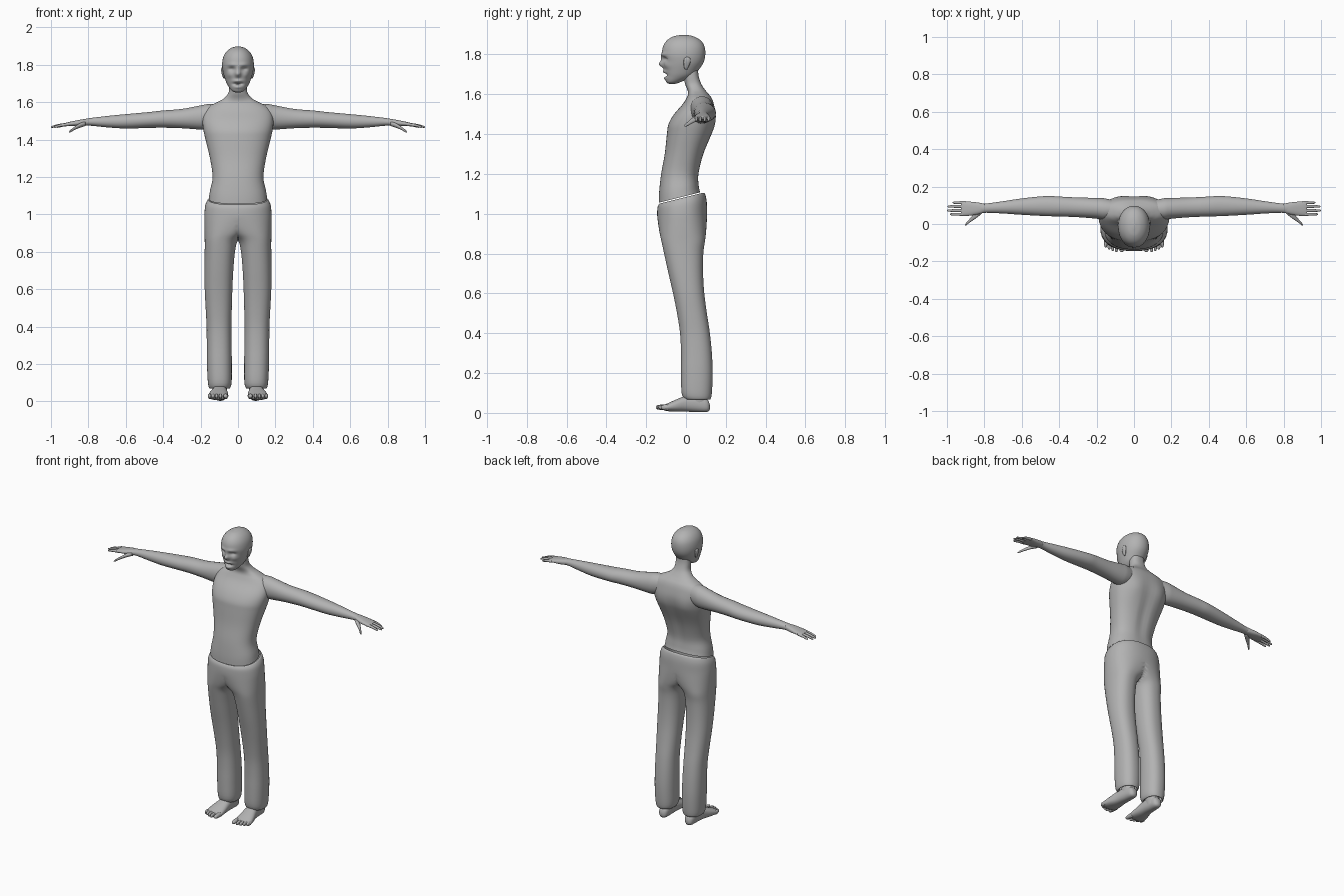
import bpy, bmesh, math

GREY = bpy.data.materials.new("plain_grey")
GREY.diffuse_color = (0.45, 0.45, 0.45, 1)


def spline(rings, steps):
    """Catmull-Rom interpolation of ring parameters."""
    out = []
    for i in range(len(rings) - 1):
        p0, p1 = rings[max(i - 1, 0)], rings[i]
        p2, p3 = rings[i + 1], rings[min(i + 2, len(rings) - 1)]
        for s in range(steps):
            t = s / steps
            out.append([0.5 * (2 * b + (c - a) * t + (2 * a - 5 * b + 4 * c - d) * t * t
                               + (3 * b - a - 3 * c + d) * t ** 3)
                        for a, b, c, d in zip(p0, p1, p2, p3)])
    out.append(list(rings[-1]))
    return out


def loft(name, axis, rings, n=24, steps=4, power=2.0, caps=(True, True),
         mirror=False, clamp=False, warp=None):
    """Skin oval rings (position, a_min, a_max, b_min, b_max, tilt) along an axis."""
    bm = bmesh.new()
    loops = []
    rings = [tuple(r) + (0,) * (6 - len(r)) for r in rings]
    for t, a0, a1, b0, b1, tilt in spline(rings, steps):
        loop = []
        for k in range(n):
            ang = 2 * math.pi * (k + 0.5) / n
            c, s = math.cos(ang), math.sin(ang)
            a = (a0 + a1) / 2 + (a1 - a0) / 2 * math.copysign(abs(c) ** (2 / power), c)
            b = (b0 + b1) / 2 + (b1 - b0) / 2 * math.copysign(abs(s) ** (2 / power), s)
            p = {'x': (t, a, b), 'y': (a, t, b), 'z': (a, b, t + tilt * b)}[axis]
            if clamp:
                p = (max(p[0], 0), p[1], p[2])
            if warp:
                p = warp(*p)
            loop.append(bm.verts.new(p))
        loops.append(loop)
    for l0, l1 in zip(loops, loops[1:]):
        for k in range(n):
            j = (k + 1) % n
            bm.faces.new((l0[k], l0[j], l1[j], l1[k]))
    if caps[0]:
        bm.faces.new(loops[0])
    if caps[1]:
        bm.faces.new(loops[-1])
    bmesh.ops.recalc_face_normals(bm, faces=bm.faces)
    if clamp:  # drop the hidden wall on the centre plane
        wall = [f for f in bm.faces if all(v.co.x < 1e-5 for v in f.verts)]
        bmesh.ops.delete(bm, geom=wall, context='FACES')
    me = bpy.data.meshes.new(name)
    bm.to_mesh(me)
    bm.free()
    me.materials.append(GREY)
    for f in me.polygons:
        f.use_smooth = True
    ob = bpy.data.objects.new(name, me)
    bpy.context.collection.objects.link(ob)
    if mirror:
        ob.modifiers.new("mirror", 'MIRROR').merge_threshold = 0.0005
    return ob


def bump(x, z, cx, cz, rx, rz):
    return math.exp(-((x - cx) / rx) ** 2 - ((z - cz) / rz) ** 2)


# Face features pushed in and out of the head surface
def face(x, y, z):
    if y < -0.03:
        ax = abs(x)
        y -= 0.024 * bump(x, z, 0, 1.75, 0.013, 0.016)       # nose
        y -= 0.008 * bump(x, z, 0, 1.775, 0.010, 0.02)       # nose bridge
        y -= 0.006 * bump(ax, z, 0.03, 1.80, 0.025, 0.01)    # brow
        y += 0.014 * bump(ax, z, 0.034, 1.777, 0.016, 0.011)  # eye socket
        y -= 0.006 * bump(ax, z, 0.045, 1.745, 0.016, 0.015)  # cheek
        y -= 0.010 * bump(x, z, 0, 1.713, 0.024, 0.008)      # upper lip
        y += 0.016 * bump(x, z, 0, 1.697, 0.022, 0.007)      # mouth
        y -= 0.008 * bump(x, z, 0, 1.680, 0.022, 0.009)      # lower lip
    return x, y, z


# Spine groove and shoulder blades
def back(x, y, z):
    if y > 0.04:
        y -= 0.012 * bump(x, z, 0, 1.33, 0.025, 0.16)
        y += 0.006 * bump(abs(x), z, 0.09, 1.45, 0.04, 0.06)
    return x, y, z


loft("head", 'z', [
    (1.652, -.014, .014, -.085, -.055), (1.662, -.034, .034, -.099, -.025),
    (1.69, -.055, .055, -.104, .035), (1.72, -.068, .068, -.108, .062),
    (1.76, -.08, .08, -.115, .088), (1.80, -.085, .085, -.121, .097),
    (1.84, -.079, .079, -.115, .093), (1.87, -.062, .062, -.096, .074),
    (1.89, -.036, .036, -.064, .04), (1.898, -.008, .008, -.025, .005)],
    n=64, steps=8, power=2.1, warp=face)

# Torso with neck, open at the hem
loft("torso", 'z', [
    (1.09, -.156, .156, -.137, .072, .25), (1.13, -.15, .15, -.135, .066, .15),
    (1.2, -.136, .136, -.125, .065), (1.3, -.15, .15, -.107, .09),
    (1.4, -.174, .174, -.096, .13), (1.45, -.185, .185, -.088, .146),
    (1.5, -.19, .19, -.06, .15), (1.55, -.18, .18, -.017, .141),
    (1.58, -.15, .15, .002, .13), (1.6, -.11, .11, .01, .115),
    (1.62, -.075, .075, .008, .098), (1.65, -.051, .051, -.004, .078),
    (1.69, -.047, .047, -.012, .064), (1.73, -.045, .045, -.015, .06)],
    n=48, power=2.35, caps=(False, False), warp=back)

# Trousers: one half, mirrored; above the crotch the rings cross the centre plane
loft("trousers", 'z', [
    (.078, .05, .145, .015, .11), (.068, .045, .152, -.005, .122),
    (.1, .034, .161, -.022, .13), (.2, .033, .166, -.025, .134),
    (.3, .034, .167, -.025, .13), (.4, .035, .168, -.03, .12),
    (.5, .033, .173, -.045, .105), (.6, .03, .178, -.065, .092),
    (.7, .025, .179, -.088, .086), (.8, .016, .178, -.11, .087),
    (.86, 0, .178, -.123, .095), (.9, -.05, .179, -.132, .1),
    (.95, -.12, .18, -.14, .104), (1.0, -.18, .18, -.145, .106, .03),
    (1.05, -.175, .175, -.143, .104, .13), (1.078, -.164, .164, -.136, .096, .22),
    (1.084, -.156, .156, -.13, .086, .25)],
    n=48, power=2.3, caps=(False, False), mirror=True, clamp=True)

# Arms, running out along x
loft("arm", 'x', [
    (.1, .03, .125, 1.47, 1.588), (.16, .022, .138, 1.455, 1.59),
    (.2, .028, .14, 1.453, 1.583), (.3, .036, .142, 1.46, 1.564),
    (.4, .04, .147, 1.463, 1.556), (.47, .042, .15, 1.462, 1.548),
    (.6, .049, .137, 1.459, 1.536), (.7, .056, .122, 1.465, 1.526),
    (.79, .06, .11, 1.474, 1.515), (.83, .054, .113, 1.473, 1.508)],
    power=2.1, mirror=True)

# Hands
loft("palm", 'x', [
    (.8, .061, .109, 1.476, 1.512), (.84, .05, .116, 1.472, 1.507),
    (.88, .044, .12, 1.472, 1.499), (.915, .043, .121, 1.472, 1.491),
    (.925, .048, .116, 1.476, 1.487)], n=20, power=2.5, mirror=True)
for label, y, tip in (("index", .052, .985), ("middle", .072, 1.0),
                      ("ring", .094, .997), ("little", .114, .97)):
    loft(label + "_finger", 'x', [
        (.9, y - .009, y + .009, 1.473, 1.49),
        ((.9 + tip) / 2, y - .008, y + .008, 1.469, 1.485),
        (tip - .008, y - .006, y + .006, 1.463, 1.474),
        (tip, y - .002, y + .002, 1.465, 1.469)], n=10, steps=3, mirror=True)
loft("thumb", 'x', [
    (.815, .053, .085, 1.472, 1.498), (.845, .03, .065, 1.463, 1.488),
    (.875, .01, .032, 1.45, 1.468), (.895, -.006, .01, 1.439, 1.453),
    (.903, -.009, -.004, 1.438, 1.443)], n=12, steps=3, mirror=True)

# Feet
loft("ankle", 'z', [
    (.03, .06, .125, .02, .11), (.07, .057, .13, .005, .108),
    (.1, .06, .13, .02, .105), (.16, .062, .13, .02, .105)],
    n=20, caps=(False, False), mirror=True)
loft("foot", 'y', [
    (.12, .085, .105, .018, .04), (.105, .066, .122, .004, .07),
    (.05, .06, .13, .004, .088), (0, .057, .138, .006, .086),
    (-.05, .053, .153, .006, .067), (-.095, .052, .162, .009, .047),
    (-.115, .058, .158, .016, .038)], power=2.4, mirror=True)
for i in range(5):
    r = .0135 if i == 0 else .009
    x, tip = (.066, .094, .114, .133, .151)[i], (-.15, -.151, -.145, -.137, -.126)[i]
    loft("toe_%d" % (i + 1), 'y', [
        (-.09, x - r, x + r, .012, .042), ((tip - .09) / 2, x - r, x + r, .014, .042),
        (tip + .006, x - r * .8, x + r * .8, .018, .038),
        (tip, x - r * .3, x + r * .3, .024, .032)], n=10, steps=3, mirror=True)

# Small ears lying close to the head
loft("ear", 'z', [
    (1.725, .072, .076, -.004, .006), (1.735, .07, .082, -.01, .012),
    (1.76, .074, .089, -.012, .022), (1.778, .076, .09, -.01, .022),
    (1.787, .08, .086, 0, .012)], n=14, mirror=True)
